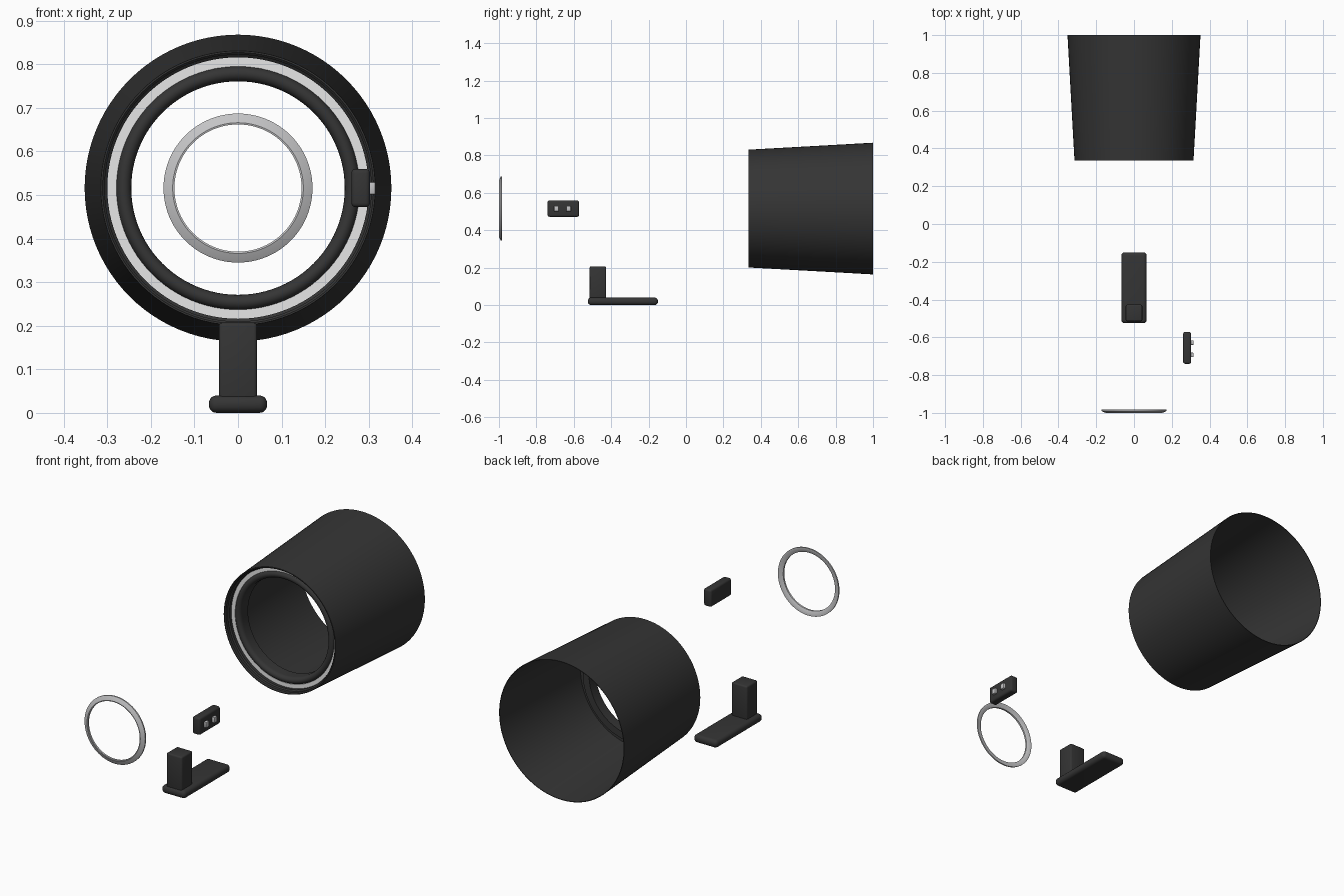
import bpy, bmesh, math
from mathutils import Vector

cube = bpy.data.objects.get("Cube")
if cube:
    bpy.data.objects.remove(cube)

AXIS_Z = 0.516


def make_material(name, rgb):
    m = bpy.data.materials.new(name)
    m.use_nodes = True
    m.diffuse_color = (*rgb, 1)
    m.node_tree.nodes["Principled BSDF"].inputs["Base Color"].default_value = (*rgb, 1)
    return m


black = make_material("matte_black", (0.035, 0.035, 0.035))
silver = make_material("light_silver", (0.55, 0.55, 0.56))
white = make_material("white_light", (0.95, 0.95, 0.95))


def finish(name, bm, mat):
    bmesh.ops.recalc_face_normals(bm, faces=bm.faces)
    mesh = bpy.data.meshes.new(name)
    bm.to_mesh(mesh)
    bm.free()
    mesh.materials.append(mat)
    ob = bpy.data.objects.new(name, mesh)
    bpy.context.collection.objects.link(ob)
    bpy.ops.object.select_all(action='DESELECT')
    ob.select_set(True)
    bpy.context.view_layer.objects.active = ob
    bpy.ops.object.shade_smooth_by_angle(angle=math.radians(35))
    return ob


def lathe(name, profile, mat, steps=96):
    """Turn a closed (radius, y) profile around the y-directed axis."""
    bm = bmesh.new()
    rings = []
    for i in range(steps):
        a = math.tau * i / steps
        rings.append([bm.verts.new((r * math.cos(a), y, AXIS_Z + r * math.sin(a)))
                      for r, y in profile])
    n = len(profile)
    for i in range(steps):
        p, q = rings[i], rings[(i + 1) % steps]
        for k in range(n):
            bm.faces.new((p[k], p[(k + 1) % n], q[(k + 1) % n], q[k]))
    return finish(name, bm, mat)


def rounded_box(name, low, high, radius, mat, segments=3):
    low, high = Vector(low), Vector(high)
    bm = bmesh.new()
    bmesh.ops.create_cube(bm, size=1)
    for v in bm.verts:
        v.co = (low + high) / 2 + v.co * (high - low)
    bmesh.ops.bevel(bm, geom=bm.edges[:], offset=radius, segments=segments,
                    profile=0.5, affect='EDGES')
    return finish(name, bm, mat)


# Tapered housing: thin wall, open back, recessed front lip
lathe("housing_shell", [
    (0.315, 0.335), (0.352, 1.0), (0.349, 1.0), (0.314, 0.40),
    (0.30, 0.40), (0.30, 0.36), (0.306, 0.355), (0.306, 0.34), (0.311, 0.335)], black)

# Inner bezel with a rounded front, and the light strip around it
bead = [(0.2625 + 0.0175 * math.cos(t), 0.385 - 0.02 * math.sin(t))
        for t in (math.pi * i / 10 for i in range(11))]
lathe("inner_bezel", bead + [(0.245, 0.43), (0.28, 0.43)], black)
lathe("light_strip", [(0.279, 0.375), (0.301, 0.375), (0.301, 0.38), (0.279, 0.38)], white)

# Loose trim ring at the front
lathe("trim_ring", [
    (0.171, -0.983), (0.171, -0.99), (0.166, -0.993), (0.150, -1.0),
    (0.146, -0.999), (0.146, -0.990), (0.160, -0.983)], silver)

# Control block with two buttons on its outer side
rounded_box("control_block", (0.26, -0.74, 0.472), (0.303, -0.572, 0.56), 0.01, black)
for label, y in (("front", -0.693), ("rear", -0.628)):
    rounded_box(label + "_button", (0.295, y - 0.012, 0.501),
                (0.315, y + 0.012, 0.53), 0.003, silver, 2)

# Stand: rounded foot with an upright post
rounded_box("stand_foot", (-0.067, -0.525, 0), (0.067, -0.15, 0.04), 0.018, black, 5)
rounded_box("stand_post", (-0.044, -0.515, 0.03), (0.044, -0.427, 0.207), 0.008, black)
